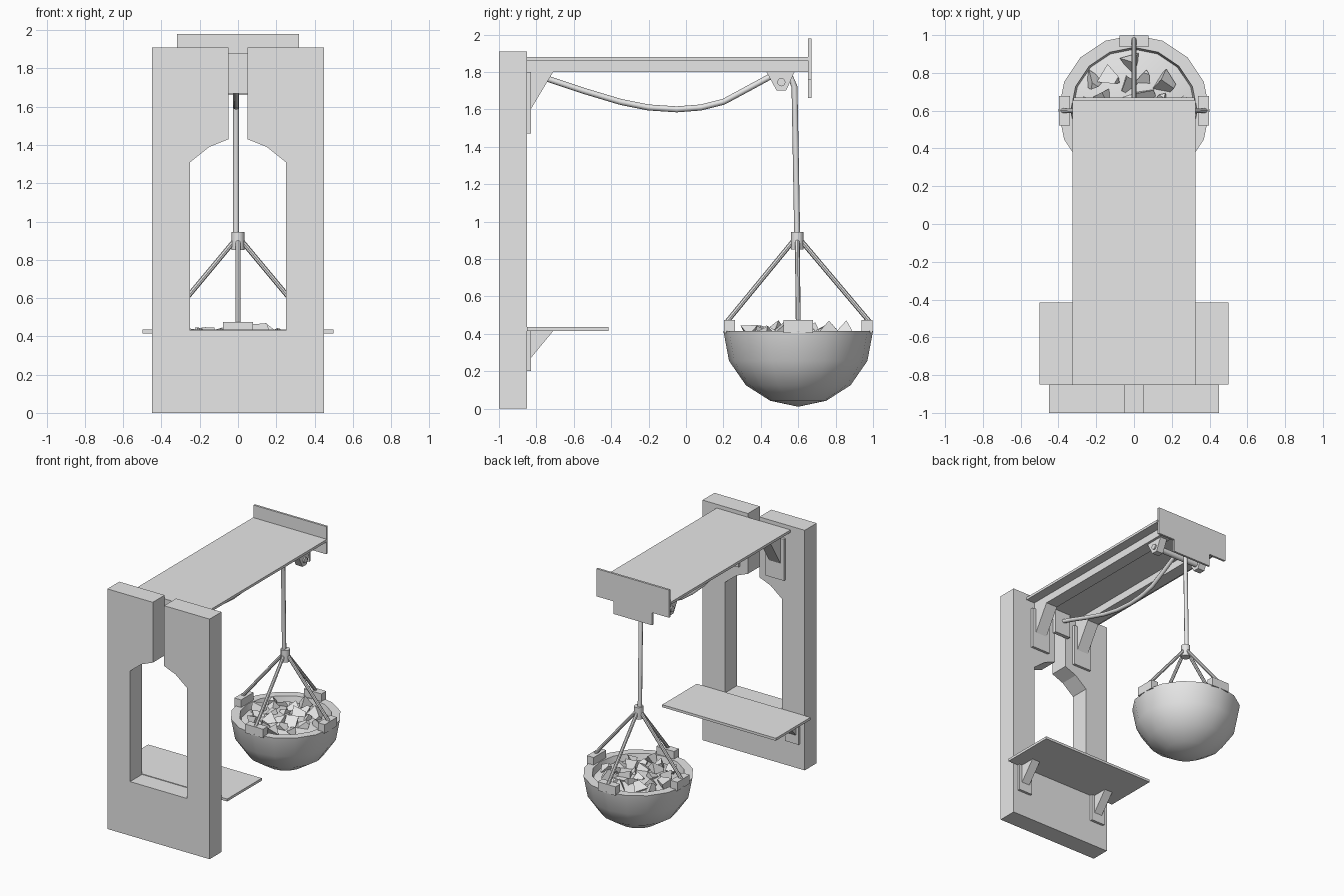
import bpy, bmesh, math, random
from mathutils import Vector, Euler

random.seed(4)
cube = bpy.data.objects.get("Cube")
if cube:
    bpy.data.objects.remove(cube, do_unlink=True)

grey = bpy.data.materials.new("plain grey")
grey.use_nodes = True
grey.diffuse_color = (0.8, 0.8, 0.8, 1)
grey.node_tree.nodes["Principled BSDF"].inputs["Base Color"].default_value = (0.8, 0.8, 0.8, 1)


def finish(name, bm, smooth=False):
    bmesh.ops.recalc_face_normals(bm, faces=bm.faces)
    mesh = bpy.data.meshes.new(name)
    bm.to_mesh(mesh)
    bm.free()
    mesh.materials.append(grey)
    obj = bpy.data.objects.new(name, mesh)
    bpy.context.collection.objects.link(obj)
    if smooth:
        bpy.ops.object.select_all(action='DESELECT')
        obj.select_set(True)
        bpy.context.view_layer.objects.active = obj
        bpy.ops.object.shade_smooth_by_angle(angle=math.radians(35))
    return obj


def prism(name, points, axis, a, b):
    """Extrude a 2D outline along x (points are y, z) or y (points are x, z)."""
    bm = bmesh.new()
    place = (lambda p: (a, p[0], p[1])) if axis == 'x' else (lambda p: (p[0], a, p[1]))
    face = bm.faces.new([bm.verts.new(place(p)) for p in points])
    moved = bmesh.ops.extrude_face_region(bm, geom=[face])["geom"]
    step = Vector((b - a, 0, 0)) if axis == 'x' else Vector((0, b - a, 0))
    bmesh.ops.translate(bm, vec=step, verts=[v for v in moved if isinstance(v, bmesh.types.BMVert)])
    return finish(name, bm)


def box(name, x0, x1, y0, y1, z0, z1):
    return prism(name, [(x0, z0), (x1, z0), (x1, z1), (x0, z1)], 'y', y0, y1)


def rod(name, start, end, radius, sides=8):
    start, end = Vector(start), Vector(end)
    bm = bmesh.new()
    bmesh.ops.create_cone(bm, cap_ends=True, segments=sides, radius1=radius,
                          radius2=radius, depth=(end - start).length)
    bm.transform((end - start).to_track_quat('Z', 'Y').to_matrix().to_4x4())
    bmesh.ops.translate(bm, vec=(start + end) / 2, verts=bm.verts)
    return finish(name, bm, smooth=sides > 8)


def rope(name, points, radius):
    curve = bpy.data.curves.new(name, 'CURVE')
    curve.dimensions = '3D'
    curve.bevel_depth = radius
    curve.bevel_resolution = 2
    curve.use_fill_caps = True
    spline = curve.splines.new('POLY')
    spline.points.add(len(points) - 1)
    for point, (y, z) in zip(spline.points, points):
        point.co = (-0.01, y, z, 1)
    curve.materials.append(grey)
    obj = bpy.data.objects.new(name, curve)
    bpy.context.collection.objects.link(obj)


# Wall with arched opening and a slot up to the top edge
half = [(0.05, 1.91), (0.05, 1.43), (0.15, 1.39), (0.25, 1.31), (0.25, 0.43)]
left = [(-x, z) for x, z in half]
prism("wall", [(-0.45, 0), (0.45, 0), (0.45, 1.91)] + half + left[::-1] + [(-0.45, 1.91)],
      'y', -1, -0.85)

# Roof deck, stepped end board and shelf
box("roof_deck", -0.325, 0.325, -0.85, 0.655, 1.86, 1.88)
step = [(0.32, 1.98), (0.32, 1.76), (0.17, 1.76), (0.17, 1.66)]
prism("end_board", step + [(-x, z) for x, z in step[::-1]], 'y', 0.653, 0.67)
box("shelf", -0.5, 0.5, -0.85, -0.415, 0.415, 0.435)

# Mirrored beams, brackets and axle hangers
for side, s in (("left", 1), ("right", -1)):
    x = 0.2 * s
    box(side + "_beam", x - 0.05, x + 0.05, -0.85, 0.653, 1.8, 1.86)
    box(side + "_roof_bracket_plate", x - 0.08, x + 0.08, -0.85, -0.83, 1.47, 1.8)
    prism(side + "_roof_brace", [(-0.83, 1.6), (-0.71, 1.8), (-0.83, 1.8)],
          'x', x - 0.05, x + 0.05)
    prism(side + "_axle_hanger", [(0.43, 1.8), (0.58, 1.8), (0.535, 1.7), (0.485, 1.7)],
          'x', x - 0.03, x + 0.03)
    x = 0.35 * s
    box(side + "_shelf_bracket_plate", x - 0.06, x + 0.06, -0.85, -0.83, 0.2, 0.415)
    prism(side + "_shelf_brace", [(-0.83, 0.27), (-0.71, 0.415), (-0.83, 0.415)],
          'x', x - 0.035, x + 0.035)

# Rope anchor, axle and rope
box("rope_anchor", -0.07, 0.07, -0.85, -0.82, 1.67, 1.86)
rod("axle", (-0.24, 0.51, 1.745), (0.24, 0.51, 1.745), 0.022, 12)
rope("rope", [(-0.83, 1.79), (-0.73, 1.76), (-0.55, 1.7), (-0.35, 1.64), (-0.2, 1.61),
              (-0.05, 1.6), (0.08, 1.61), (0.2, 1.64), (0.33, 1.71), (0.45, 1.775),
              (0.51, 1.785), (0.56, 1.77), (0.58, 1.72), (0.595, 0.9)], 0.016)

# Bowl turned from a profile, with a thick rim and a mounded filling
profile = [(0.15, 0.042), (0.28, 0.125), (0.37, 0.255), (0.4, 0.415),
           (0.335, 0.415), (0.325, 0.365), (0.18, 0.4)]
SEG = 16
bm = bmesh.new()
rings = [[bm.verts.new((r * math.cos(2 * math.pi * i / SEG),
                        0.6 + r * math.sin(2 * math.pi * i / SEG), z))
          for i in range(SEG)] for r, z in profile]
for low, high in zip(rings, rings[1:]):
    for i in range(SEG):
        j = (i + 1) % SEG
        bm.faces.new((low[i], low[j], high[j], high[i]))
for ring, z in ((rings[0], 0.01), (rings[-1], 0.41)):
    tip = bm.verts.new((0, 0.6, z))
    for i in range(SEG):
        bm.faces.new((ring[i], ring[(i + 1) % SEG], tip))
finish("bowl", bm, smooth=True)

# Rubble shards in the bowl
bm = bmesh.new()
for i in range(24):
    angle, dist = i * 2.4, 0.27 * math.sqrt((i + 0.5) / 24)
    size = random.uniform(0.045, 0.07)
    made = bmesh.ops.create_cone(bm, cap_ends=True, segments=random.choice((3, 4)),
                                 radius1=size, radius2=size * 0.4, depth=size * 1.4)["verts"]
    turn = Euler([random.uniform(0, 6) for _ in range(3)]).to_matrix()
    bmesh.ops.rotate(bm, verts=made, matrix=turn)
    bmesh.ops.translate(bm, verts=made, vec=(dist * math.cos(angle),
                                             0.6 + dist * math.sin(angle), 0.4))
    for v in made:
        v.co.z = min(v.co.z, 0.48)
finish("rubble", bm)

# Collar, four rim clamps and four hanging stays
rod("collar", (0, 0.595, 0.85), (0, 0.595, 0.945), 0.034, 12)
for i, side in enumerate(("left", "back", "right", "front")):
    c, s = round(math.cos(i * math.pi / 2)), round(math.sin(i * math.pi / 2))
    w, d = 0.03 * abs(c) + 0.078 * abs(s), 0.03 * abs(s) + 0.078 * abs(c)
    cx, cy = 0.368 * c, 0.6 + 0.368 * s
    box(side + "_clamp", cx - w, cx + w, cy - d, cy + d, 0.405, 0.475)
    rod(side + "_stay", (0.385 * c, 0.6 + 0.385 * s, 0.46), (0.01 * c, 0.595 + 0.01 * s, 0.91), 0.013)
